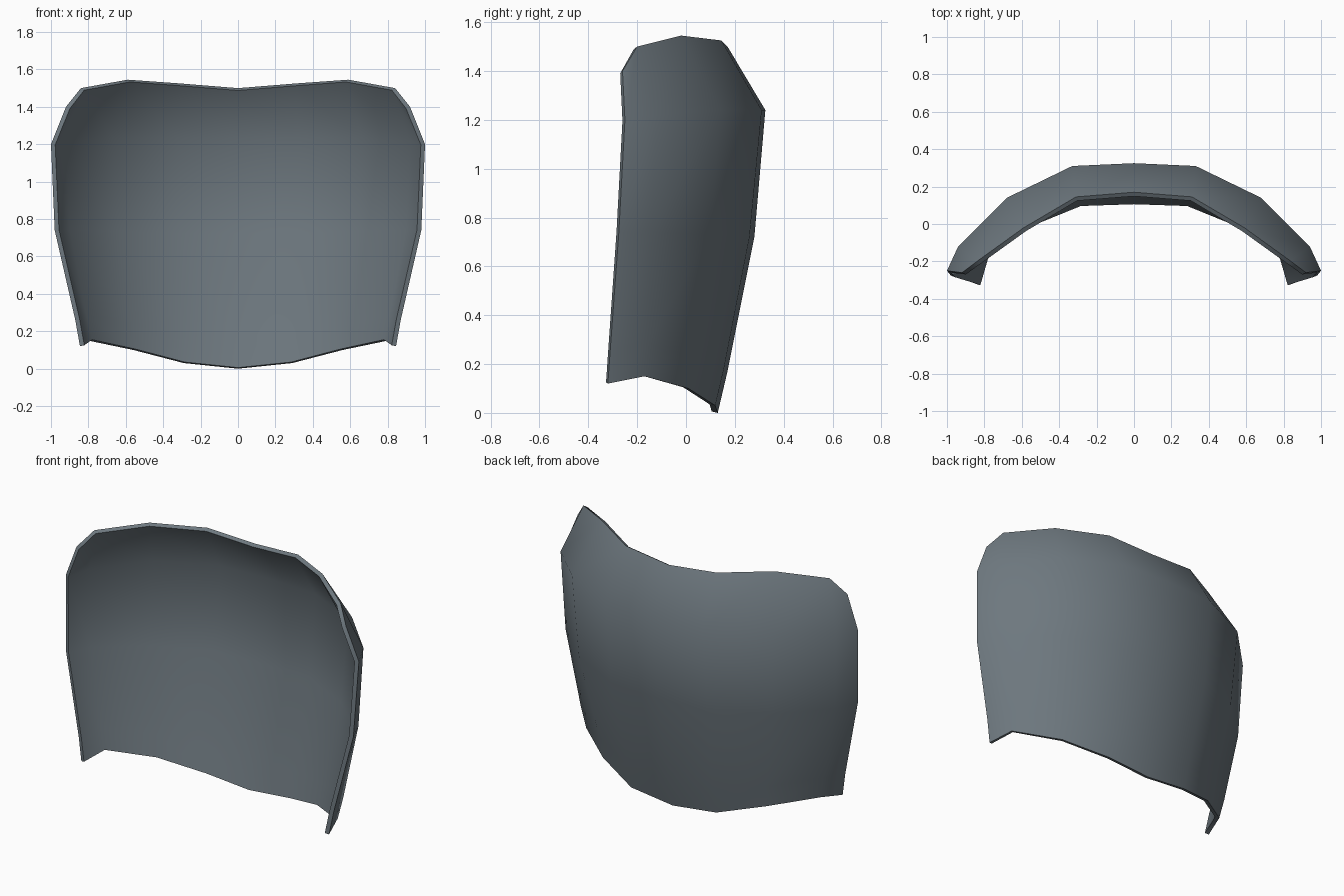
import bpy, math

if "Cube" in bpy.data.objects:
    bpy.data.objects.remove(bpy.data.objects["Cube"])

# Half cross-sections from the centre line to the side edge, bottom to top
rows = [
    [(0, .13, 0), (.29, .12, .03), (.56, .01, .10), (.80, -.17, .15), (.845, -.32, .12)],
    [(0, .17, .17), (.29, .155, .18), (.57, .03, .23), (.83, -.16, .28), (.87, -.31, .26)],
    [(0, .28, .72), (.33, .26, .72), (.66, .10, .73), (.92, -.14, .74), (.98, -.275, .74)],
    [(0, .325, 1.24), (.33, .31, 1.24), (.68, .14, 1.24), (.94, -.12, 1.22), (1, -.25, 1.2)],
    [(0, .17, 1.5), (.31, .145, 1.525), (.59, -.02, 1.545), (.84, -.2, 1.5), (.92, -.26, 1.4)],
]

# Curved shell surface, mirrored across x
verts = []
for row in rows:
    verts += [(-x, y, z) for x, y, z in reversed(row[1:])] + row
n = 2 * len(rows[0]) - 1
faces = [(r*n + c, r*n + c + 1, (r+1)*n + c + 1, (r+1)*n + c)[::-1]
         for r in range(len(rows) - 1) for c in range(n - 1)]
mesh = bpy.data.meshes.new("curved_shell")
mesh.from_pydata(verts, [], faces)
shell = bpy.data.objects.new("curved_shell", mesh)
bpy.context.collection.objects.link(shell)

# Slate grey colour
slate = bpy.data.materials.new("slate_grey")
slate.diffuse_color = (.155, .188, .212, 1)
slate.use_nodes = True
slate.node_tree.nodes["Principled BSDF"].inputs["Base Color"].default_value = slate.diffuse_color
mesh.materials.append(slate)

# Wall thickness towards the hollow side
wall = shell.modifiers.new("wall", 'SOLIDIFY')
wall.thickness = .025
wall.offset = -1
bpy.context.view_layer.objects.active = shell
shell.select_set(True)
bpy.ops.object.modifier_apply(modifier=wall.name)
bpy.ops.object.shade_smooth_by_angle(angle=math.radians(60))
